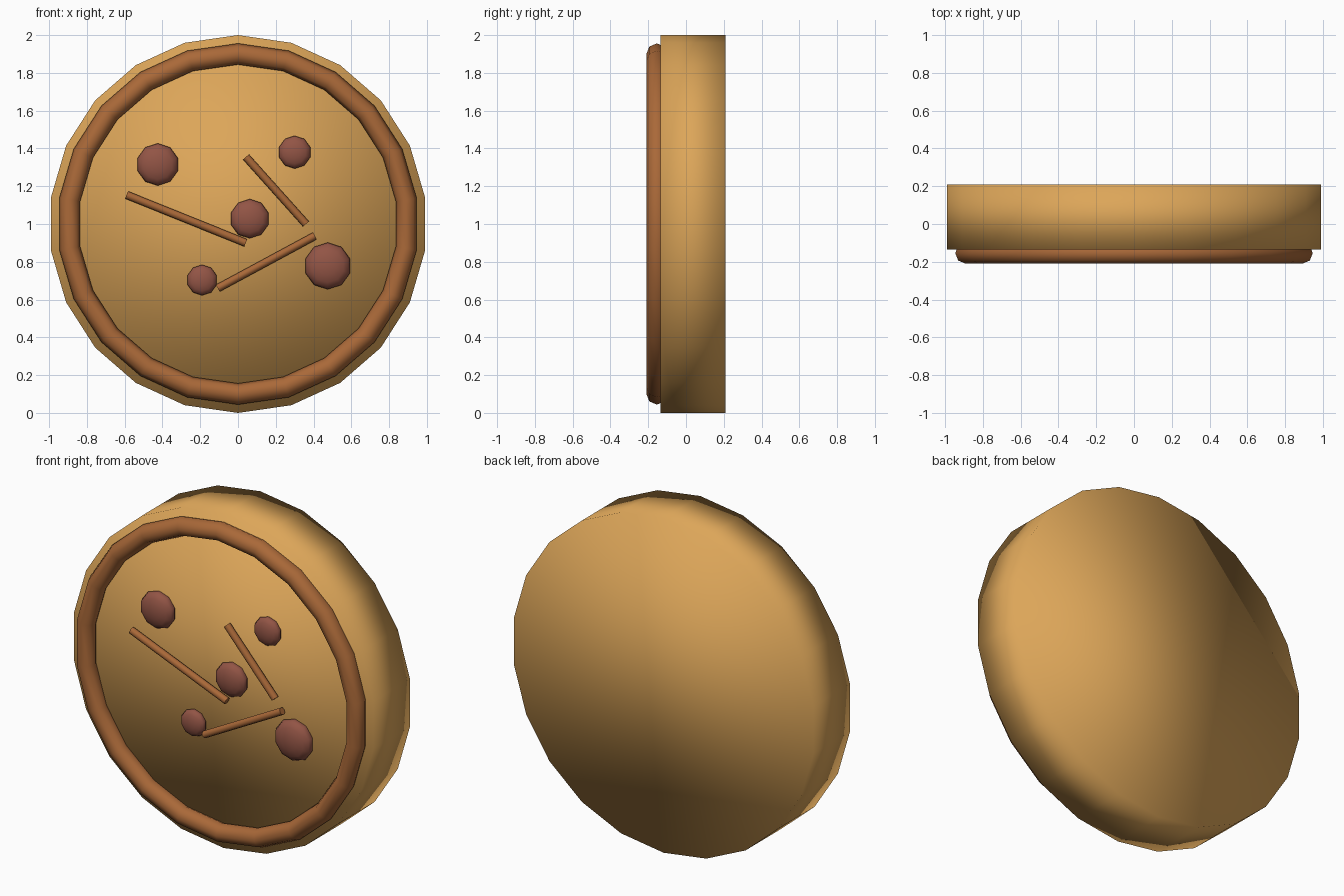
import bpy
import bmesh
from math import sin, cos, pi
from mathutils import Vector

if "Cube" in bpy.data.objects:
    bpy.data.objects.remove(bpy.data.objects["Cube"])


def material(name, color):
    m = bpy.data.materials.new(name)
    m.diffuse_color = (*color, 1)
    m.use_nodes = True
    m.node_tree.nodes["Principled BSDF"].inputs["Base Color"].default_value = m.diffuse_color
    return m


DOUGH = material("dough", (0.72, 0.38, 0.10))
CRUST = material("crust", (0.40, 0.14, 0.04))
CHIP = material("chip", (0.29, 0.09, 0.06))


def finish(bm, name, mat):
    bmesh.ops.remove_doubles(bm, verts=bm.verts, dist=1e-5)
    bmesh.ops.recalc_face_normals(bm, faces=bm.faces)
    mesh = bpy.data.meshes.new(name)
    bm.to_mesh(mesh)
    bm.free()
    mesh.materials.append(mat)
    mesh.shade_smooth()
    obj = bpy.data.objects.new(name, mesh)
    bpy.context.collection.objects.link(obj)
    return obj


def lathe(name, profile, sides, center, mat, closed=False, caps=False):
    """Turn (radius, y) points around the y axis, first vertex at the top."""
    bm = bmesh.new()
    rings = [[bm.verts.new((center[0] + r * sin(2 * pi * i / sides),
                            center[1] + y,
                            center[2] + r * cos(2 * pi * i / sides)))
              for i in range(sides)] for r, y in profile]
    pairs = list(zip(rings, rings[1:]))
    if closed:
        pairs.append((rings[-1], rings[0]))
    for a, b in pairs:
        for i in range(sides):
            j = (i + 1) % sides
            bm.faces.new((a[i], a[j], b[j], b[i]))
    if caps:
        bm.faces.new(rings[0])
        bm.faces.new(rings[-1])
    return finish(bm, name, mat)


def rod(name, start, end, radius, mat):
    bm = bmesh.new()
    a, b = Vector(start), Vector(end)
    bmesh.ops.create_cone(bm, cap_ends=True, segments=8, radius1=radius,
                          radius2=radius, depth=(b - a).length)
    turn = (b - a).to_track_quat('Z', 'Y').to_matrix()
    bmesh.ops.rotate(bm, verts=bm.verts, matrix=turn)
    bmesh.ops.translate(bm, verts=bm.verts, vec=(a + b) / 2)
    obj = finish(bm, name, mat)
    obj.data.set_sharp_from_angle(angle=pi / 3)


# Thick round body
lathe("cookie_body", [(1, -0.135), (1, 0.21)], 22, (0, 0, 1), DOUGH, caps=True)

# Raised ring near the edge of the front face
ring = [(0.9 + 0.056 * cos(k * pi / 4), 0.056 * sin(k * pi / 4)) for k in range(8)]
lathe("rim", ring, 22, (0, -0.154, 1), CRUST, closed=True)

# Flattened chips half sunk into the front face
chips = [(-0.425, 1.315, 0.112), (0.30, 1.38, 0.087), (0.062, 1.028, 0.104),
         (-0.19, 0.703, 0.081), (0.475, 0.778, 0.124)]
for n, (x, z, r) in enumerate(chips, 1):
    dome = [(r * sin(k * pi / 8), -0.45 * r * cos(k * pi / 8)) for k in range(9)]
    bm_dome = [(max(q, 0.0), y) for q, y in dome]
    # the poles become fans of triangles once doubles are merged
    lathe(f"chip_{n}", bm_dome, 10, (x, -0.147, z), CHIP)

# Thin crack sticks on the front face
sticks = [((-0.59, 1.154), (0.041, 0.90)), ((0.042, 1.355), (0.36, 1.0)),
          ((-0.107, 0.66), (0.407, 0.937))]
for n, (p, q) in enumerate(sticks, 1):
    rod(f"stick_{n}", (p[0], -0.163, p[1]), (q[0], -0.163, q[1]), 0.021, CRUST)
